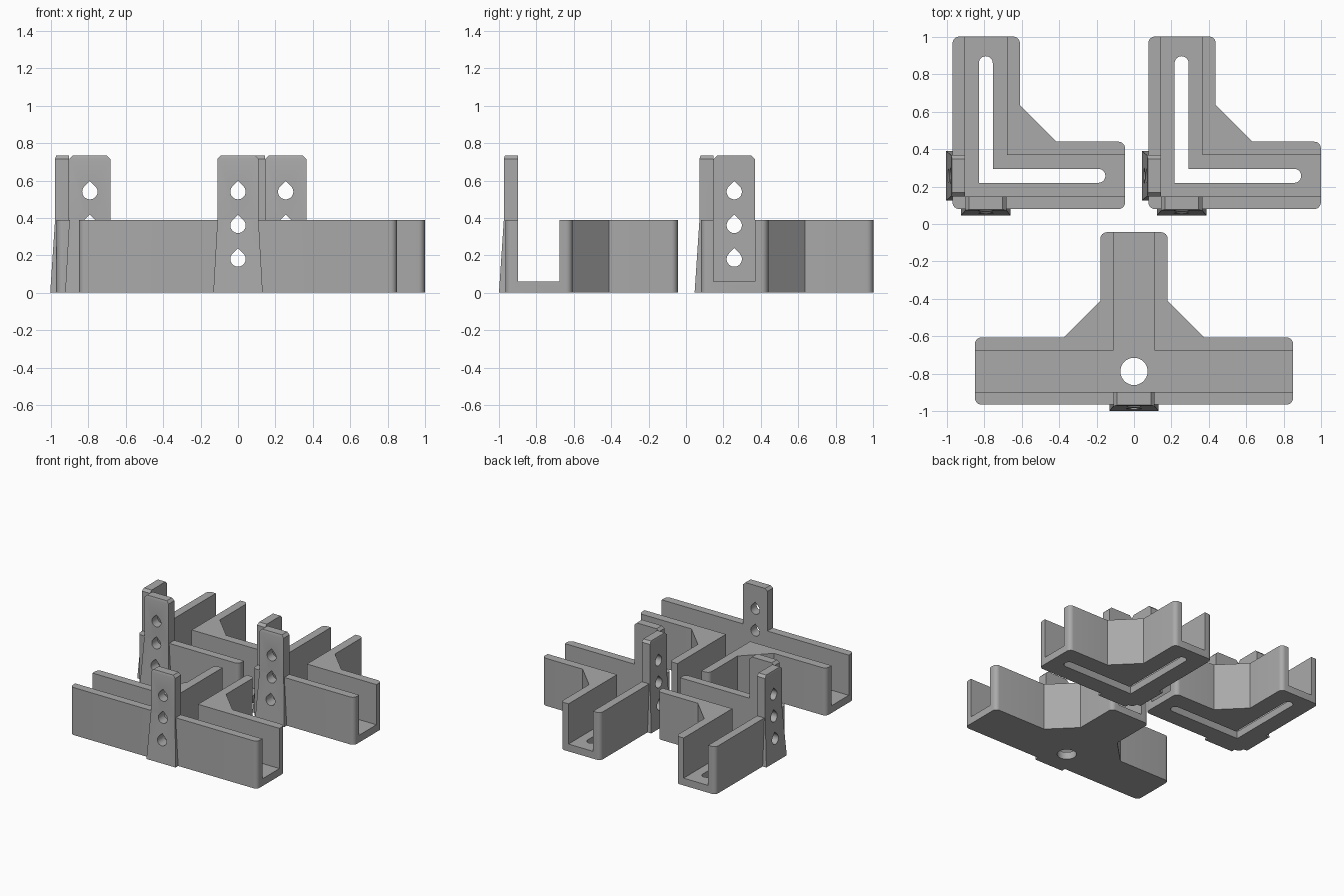
import bpy, bmesh, math
from mathutils import Matrix, Vector

if "Cube" in bpy.data.objects:
    bpy.data.objects.remove(bpy.data.objects["Cube"])

GREY = (0.4, 0.4, 0.4, 1)
mat = bpy.data.materials.new("plain grey")
mat.use_nodes = True
mat.diffuse_color = GREY
mat.node_tree.nodes["Principled BSDF"].inputs["Base Color"].default_value = GREY

WALL, FLOOR, HEIGHT, POST_TOP = 0.067, 0.06, 0.39, 0.735


def rounded(points, corners, r, steps=6):
    """Replace the listed corners of a plan with arcs (right angles)."""
    out = []
    for i, p in enumerate(points):
        p = Vector(p)
        if i not in corners:
            out.append(p)
            continue
        a = (Vector(points[i - 1]) - p).normalized() * r
        b = (Vector(points[(i + 1) % len(points)]) - p).normalized() * r
        for k in range(steps + 1):
            t = k / steps * math.pi / 2
            out.append(p + a * (1 - math.sin(t)) + b * (1 - math.cos(t)))
    return out


def make(name, rings, matrix):
    """Solid skinned through rings of points."""
    bm = bmesh.new()
    loops = [[bm.verts.new(matrix @ Vector(c)) for c in ring] for ring in rings]
    bm.faces.new(loops[0])
    bm.faces.new(loops[-1])
    for lo, hi in zip(loops, loops[1:]):
        for i in range(len(lo)):
            bm.faces.new((lo[i - 1], lo[i], hi[i], hi[i - 1]))
    bmesh.ops.recalc_face_normals(bm, faces=bm.faces)
    mesh = bpy.data.meshes.new(name)
    bm.to_mesh(mesh)
    bm.free()
    ob = bpy.data.objects.new(name, mesh)
    bpy.context.collection.objects.link(ob)
    return ob


def prism(name, plan, z0, z1, matrix):
    return make(name, [[(p[0], p[1], z) for p in plan] for z in (z0, z1)], matrix)


def combine(ob, tools, operation):
    """Apply boolean tools to the object, then drop them."""
    for tool in tools:
        tool.hide_render = True
        mod = ob.modifiers.new("cut", 'BOOLEAN')
        mod.object, mod.operation, mod.solver = tool, operation, 'EXACT'
    deps = bpy.context.evaluated_depsgraph_get()
    mesh = bpy.data.meshes.new_from_object(ob.evaluated_get(deps))
    ob.modifiers.clear()
    ob.data = mesh
    for tool in tools:
        bpy.data.objects.remove(tool)


def post(m):
    """Upright tab, flared towards the foot; its back is trimmed by the channel."""
    rows = [(0, 0.132, 0.034), (HEIGHT, 0.11, 0.008),
            (POST_TOP - 0.02, 0.11, 0.008), (POST_TOP, 0.09, 0.002)]
    return make("post", [[(-w, -f, z), (w, -f, z), (w, 0.1, z), (-w, 0.1, z)]
                         for z, w, f in rows], m)


def screw_holes(m):
    """Three teardrop holes through a post."""
    r, tools = 0.041, []
    drop = [(r * math.cos(a), r * math.sin(a)) for a in
            (math.radians(135 + 270 * k / 18) for k in range(19))]
    drop.append((0, r * math.sqrt(2)))
    for z in (0.18, 0.36, 0.54):
        tools.append(make("screw_hole", [[(x, y, z + h) for x, h in drop]
                                         for y in (-0.1, 0.12)], m))
    return tools


def bracket(name, origin, plan, channel, floor_cut, posts):
    m = Matrix.Translation((*origin, 0))
    body = prism(name, plan, 0, HEIGHT, m)
    frames = [m @ Matrix.Translation((x, y, 0)) @ Matrix.Rotation(a, 4, 'Z')
              for x, y, a in posts]
    combine(body, [post(f) for f in frames], 'UNION')
    cutters = [prism("channel_cutter", channel, FLOOR, 1, m),
               prism("floor_cutter", floor_cut, -0.1, 0.2, m)]
    for f in frames:
        cutters += screw_holes(f)
    combine(body, cutters, 'DIFFERENCE')
    body.data.materials.clear()
    body.data.materials.append(mat)
    bpy.ops.object.select_all(action='DESELECT')
    body.select_set(True)
    bpy.context.view_layer.objects.active = body
    bpy.ops.object.shade_smooth_by_angle(angle=math.radians(25))


# Corner brackets with an angled slot in the floor
w, arm, g, inner = 0.36, 0.922, 0.555, 0.29
corner_plan = rounded([(0, 0), (arm, 0), (arm, w), (g, w), (w, g), (w, arm), (0, arm)],
                      {0, 1, 2, 5, 6}, 0.035)
corner_channel = [(WALL, WALL), (1, WALL), (1, inner), (inner, inner), (inner, 1), (WALL, 1)]
s0, s1, s2 = 0.14, 0.215, 0.817
slot = rounded([(s0, s0), (s2, s0), (s2, s1), (s1, s1), (s1, s2), (s0, s2)],
               {1, 2, 4, 5}, 0.0374)
for name, x in (("corner_bracket_right", -0.97), ("corner_bracket_left", 0.077)):
    bracket(name, (x, 0.08), corner_plan, corner_channel, slot,
            [(0.178, 0, 0), (0, 0.178, -math.pi / 2)])

# Three-way bracket with a round hole in the floor
half, stem, side = 0.85, 0.18, 0.11
right = [(half, 0), (half, w), (0.375, w), (stem, g), (stem, arm)]
tee_plan = rounded(right + [(-x, y) for x, y in reversed(right)], {0, 1, 4, 5, 8, 9}, 0.035)
right = [(1, WALL), (1, inner), (side, inner), (side, 1)]
tee_channel = right + [(-x, y) for x, y in reversed(right)]
hole = [(0.073 * math.cos(k * math.pi / 16), 0.178 + 0.073 * math.sin(k * math.pi / 16))
        for k in range(32)]
bracket("three_way_bracket", (0, -0.966), tee_plan, tee_channel, hole, [(0, 0, 0)])
